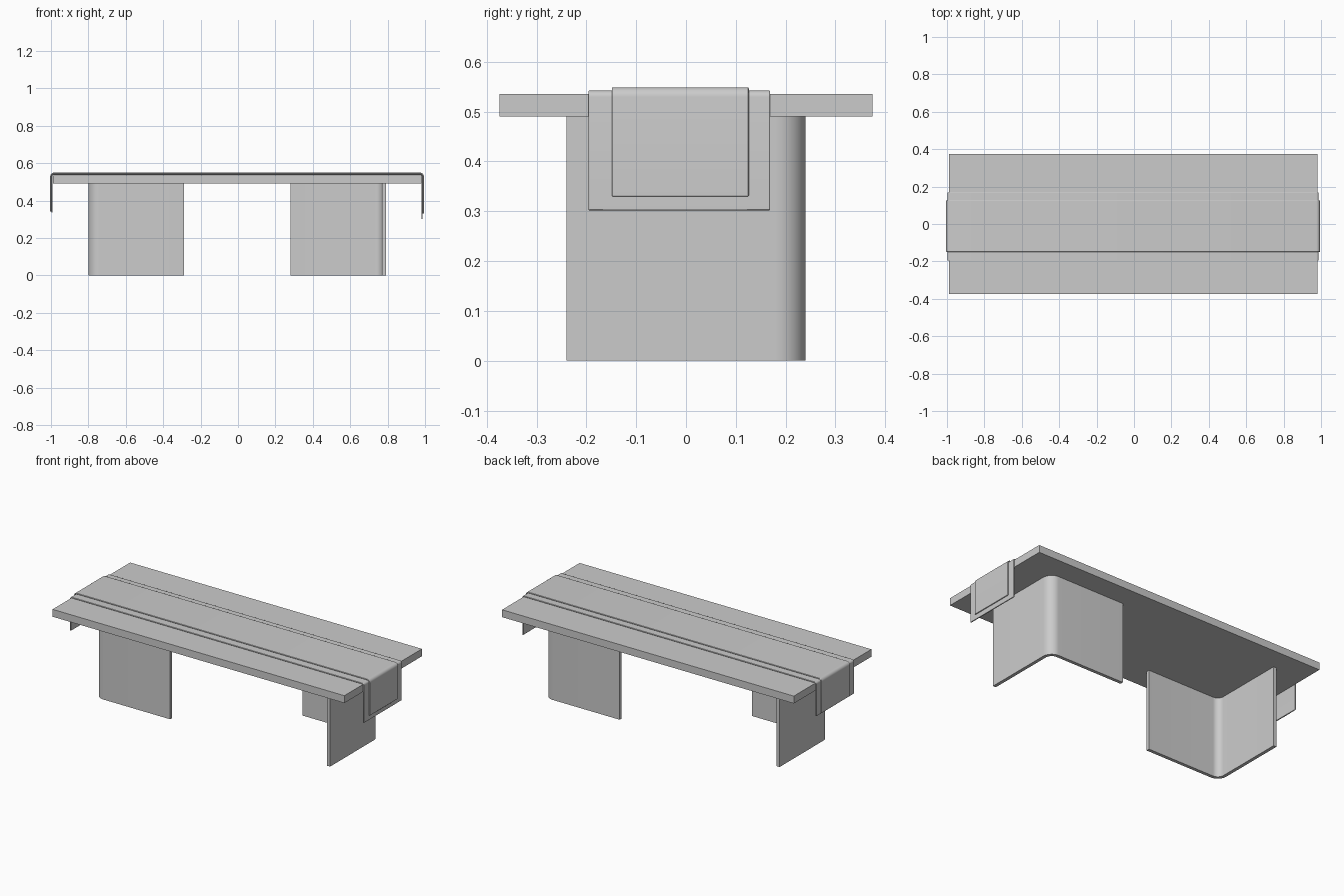
import bpy
from math import cos, sin, pi, radians

cube = bpy.data.objects.get("Cube")
if cube:
    bpy.data.objects.remove(cube, do_unlink=True)

GREY = 0.6
mat = bpy.data.materials.new("plain grey")
mat.use_nodes = True
mat.diffuse_color = (GREY, GREY, GREY, 1)
mat.node_tree.nodes["Principled BSDF"].inputs["Base Color"].default_value = (GREY, GREY, GREY, 1)

CX = -0.005                      # middle of the table
TOP_LOW, TOP_HIGH = 0.49, 0.535
TOP_X, TOP_Y = 0.985, 0.374


def make(name, verts, faces):
    mesh = bpy.data.meshes.new(name)
    mesh.from_pydata(verts, [], faces)
    mesh.materials.append(mat)
    obj = bpy.data.objects.new(name, mesh)
    bpy.context.collection.objects.link(obj)
    return obj


def smooth(obj, angle=35):
    bpy.ops.object.select_all(action="DESELECT")
    obj.select_set(True)
    bpy.context.view_layer.objects.active = obj
    bpy.ops.object.shade_smooth_by_angle(angle=radians(angle))


def prism(name, outline, axis, low, high):
    """Extrude a counter-clockwise outline along z, or an x-z outline along y."""
    n = len(outline)
    if axis == "z":
        verts = [(a, b, t) for t in (low, high) for a, b in outline]
    else:
        verts = [(a, t, b) for t in (high, low) for a, b in outline]
    faces = [tuple(reversed(range(n))), tuple(range(n, 2 * n))]
    faces += [(i, (i + 1) % n, n + (i + 1) % n, n + i) for i in range(n)]
    return make(name, verts, faces)


def arc(cx, cy, r, start, end, steps):
    return [(cx + r * cos(start + (end - start) * i / steps),
             cy + r * sin(start + (end - start) * i / steps)) for i in range(steps + 1)]


# Table top slab
prism("table_top", [(CX - TOP_X, -TOP_Y), (CX + TOP_X, -TOP_Y),
                    (CX + TOP_X, TOP_Y), (CX - TOP_X, TOP_Y)], "z", TOP_LOW, TOP_HIGH)


# Bent-panel legs: an L with a rounded corner, one the half turn of the other
def leg(name, side):
    x_in, x_out, y, r, t = 0.285, 0.795, 0.24, 0.06, 0.02
    outline = [(x_out - t, -y), (x_out, -y)]
    outline += arc(x_out - r, y - r, r, 0, pi / 2, 12)
    outline += [(x_in, y), (x_in, y - t)]
    outline += arc(x_out - r, y - r, r - t, pi / 2, 0, 12)
    outline = [(CX + side * a, side * b) for a, b in outline]
    smooth(prism(name, outline, "z", 0, TOP_LOW))


leg("left_leg", 1)
leg("right_leg", -1)


# Cloth runners laid over the top and hanging down at both ends
def runner(name, y0, y1, gap, thick, left_hem, right_hem):
    def path(offset, radius):
        w, z = TOP_X + offset, TOP_HIGH + offset
        pts = [(CX + w, right_hem)]
        pts += arc(CX + w - radius, z - radius, radius, 0, pi / 2, 6)
        pts += arc(CX - w + radius, z - radius, radius, pi / 2, pi, 6)
        return pts + [(CX - w, left_hem)]
    outer = path(gap + thick, 0.012 + gap)
    inner = path(gap, 0.004 + gap)
    n = len(outer)
    rows = [[(x, y, z) for x, z in line] for line, y in
            ((outer, y0), (outer, y1), (inner, y1), (inner, y0))]
    verts = [p for row in rows for p in row]
    faces = []
    for k in range(4):
        a, b = k * n, (k + 1) % 4 * n
        faces += [(a + i, b + i, b + i + 1, a + i + 1) for i in range(n - 1)]
    faces += [(0, 3 * n, 2 * n, n), (n - 1, 2 * n - 1, 3 * n - 1, 4 * n - 1)]
    obj = make(name, verts, faces)
    soft = obj.modifiers.new("soft_hem", "BEVEL")
    soft.width, soft.segments = 0.002, 2
    soft.limit_method, soft.angle_limit = "ANGLE", radians(60)
    smooth(obj, 50)


runner("wide_runner", -0.196, 0.169, 0.001, 0.0065, 0.335, 0.302)
runner("narrow_runner", -0.149, 0.126, 0.0075, 0.0065, 0.34, 0.33)
